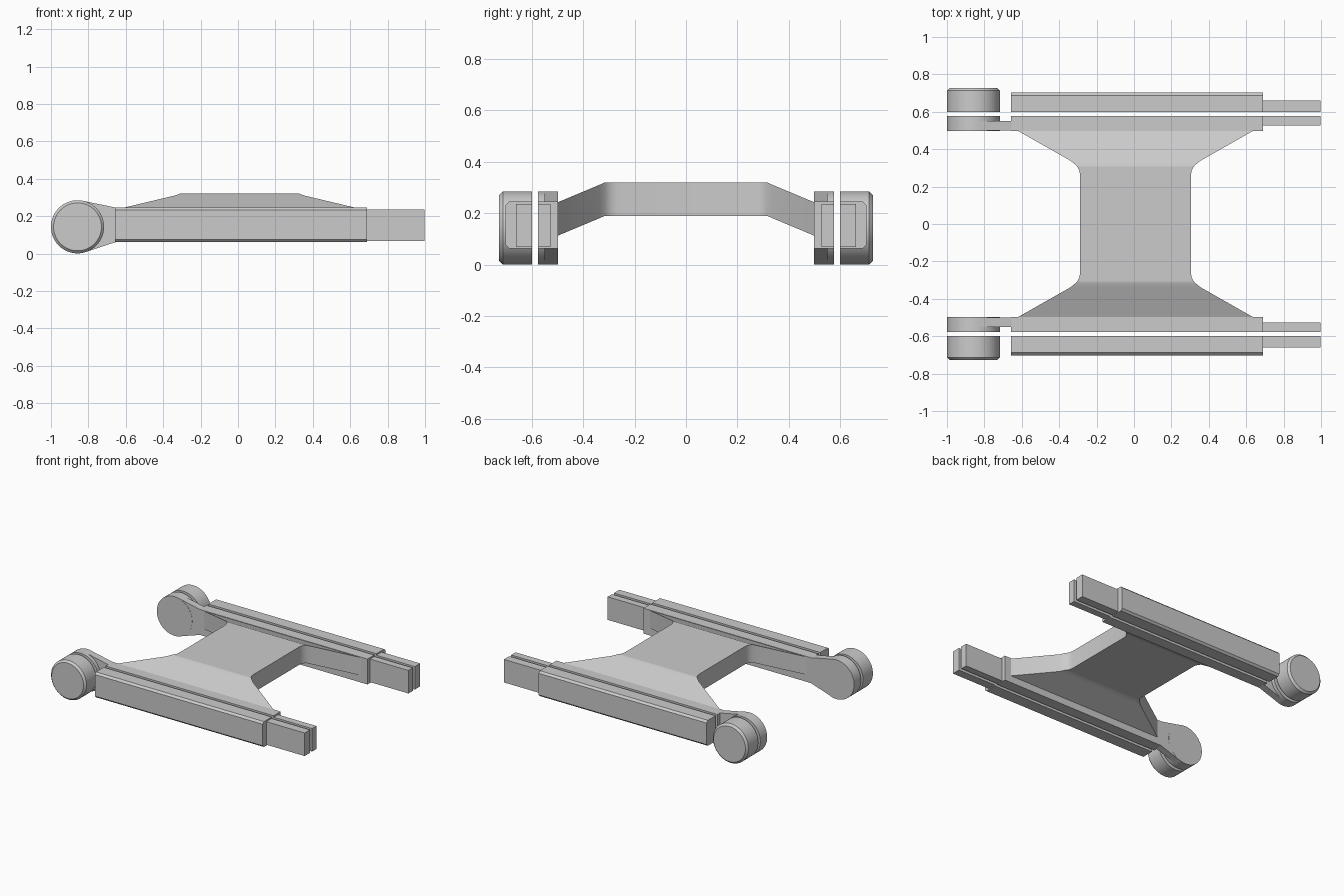
import bpy, bmesh, math

if "Cube" in bpy.data.objects:
    bpy.data.objects.remove(bpy.data.objects["Cube"])

grey = bpy.data.materials.new("matte_grey")
grey.use_nodes = True
grey.diffuse_color = (0.6, 0.6, 0.6, 1)
grey.node_tree.nodes["Principled BSDF"].inputs["Base Color"].default_value = (0.6, 0.6, 0.6, 1)


def loft(name, rings, smooth=False):
    """Skin a closed solid through rings with equal point counts."""
    bm = bmesh.new()
    loops = [[bm.verts.new(p) for p in ring] for ring in rings]
    n = len(loops[0])
    for a, b in zip(loops, loops[1:]):
        for i in range(n):
            j = (i + 1) % n
            bm.faces.new((a[i], a[j], b[j], b[i]))
    bm.faces.new(loops[0])
    bm.faces.new(loops[-1])
    bmesh.ops.recalc_face_normals(bm, faces=bm.faces)
    mesh = bpy.data.meshes.new(name)
    bm.to_mesh(mesh)
    bm.free()
    mesh.materials.append(grey)
    ob = bpy.data.objects.new(name, mesh)
    bpy.context.collection.objects.link(ob)
    if smooth:
        bpy.ops.object.select_all(action="DESELECT")
        ob.select_set(True)
        bpy.context.view_layer.objects.active = ob
        bpy.ops.object.shade_smooth_by_angle(angle=math.radians(30))
    return ob


def bar(name, x0, x1, profile):
    """Extrude a y-z profile along x."""
    return loft(name, [[(x, y, z) for y, z in profile] for x in (x0, x1)])


def rect(y0, y1, z0, z1):
    return [(y0, z0), (y1, z0), (y1, z1), (y0, z1)]


WHEEL_X, WHEEL_Z, WHEEL_R = -0.858, 0.143, 0.142


def circle(y, r, sides=64):
    angles = [2 * math.pi * i / sides for i in range(sides)]
    return [(WHEEL_X + r * math.cos(a), y, WHEEL_Z + r * math.sin(a)) for a in angles]


for side, s in (("front", -1), ("back", 1)):
    # Outer rail with chamfered outer edges
    c = 0.014
    profile = [(0.60, 0.062), (0.702 - c, 0.062), (0.702, 0.062 + c),
               (0.702, 0.246 - c), (0.702 - c, 0.246), (0.60, 0.246)]
    bar(side + "_outer_rail", -0.657, 0.69, [(s * y, z) for y, z in profile])

    # Inner rail and the two slimmer end tongues
    bar(side + "_inner_rail", -0.657, 0.69, rect(s * 0.498, s * 0.577, 0.062, 0.246))
    bar(side + "_outer_tongue", 0.68, 0.998, rect(s * 0.60, s * 0.661, 0.068, 0.235))
    bar(side + "_inner_tongue", 0.68, 0.998, rect(s * 0.527, s * 0.577, 0.068, 0.235))

    # Roller: chamfered outer drum and plain inner disc
    loft(side + "_outer_roller", [circle(s * 0.60, WHEEL_R), circle(s * 0.713, WHEEL_R),
                                  circle(s * 0.727, WHEEL_R - 0.014)], True)
    loft(side + "_inner_roller", [circle(s * 0.498, WHEEL_R), circle(s * 0.577, WHEEL_R)], True)

    # Tapered arm joining the inner disc to the inner rail
    arm = [(-0.825, 0.281), (-0.645, 0.244), (-0.645, 0.064), (-0.825, 0.005)]
    loft(side + "_arm", [[(x, s * y, z) for x, z in arm] for y in (0.499, 0.55)])

# Bridge: flat waist flaring down to the inner rails (y, half width, top height)
half = [(0.265, 0.297, 0.32), (0.285, 0.300, 0.32), (0.303, 0.309, 0.32),
        (0.315, 0.319, 0.32), (0.338, 0.347, 0.31), (0.51, 0.65, 0.238)]
sections = [(-y, w, z) for y, w, z in reversed(half)] + half
rings = []
for y, w, top in sections:
    low = top - 0.13
    rings.append([(0.008 - w, y, low), (0.008 + w, y, low),
                  (0.008 + w, y, top), (0.008 - w, y, top)])
loft("bridge", rings, True)
